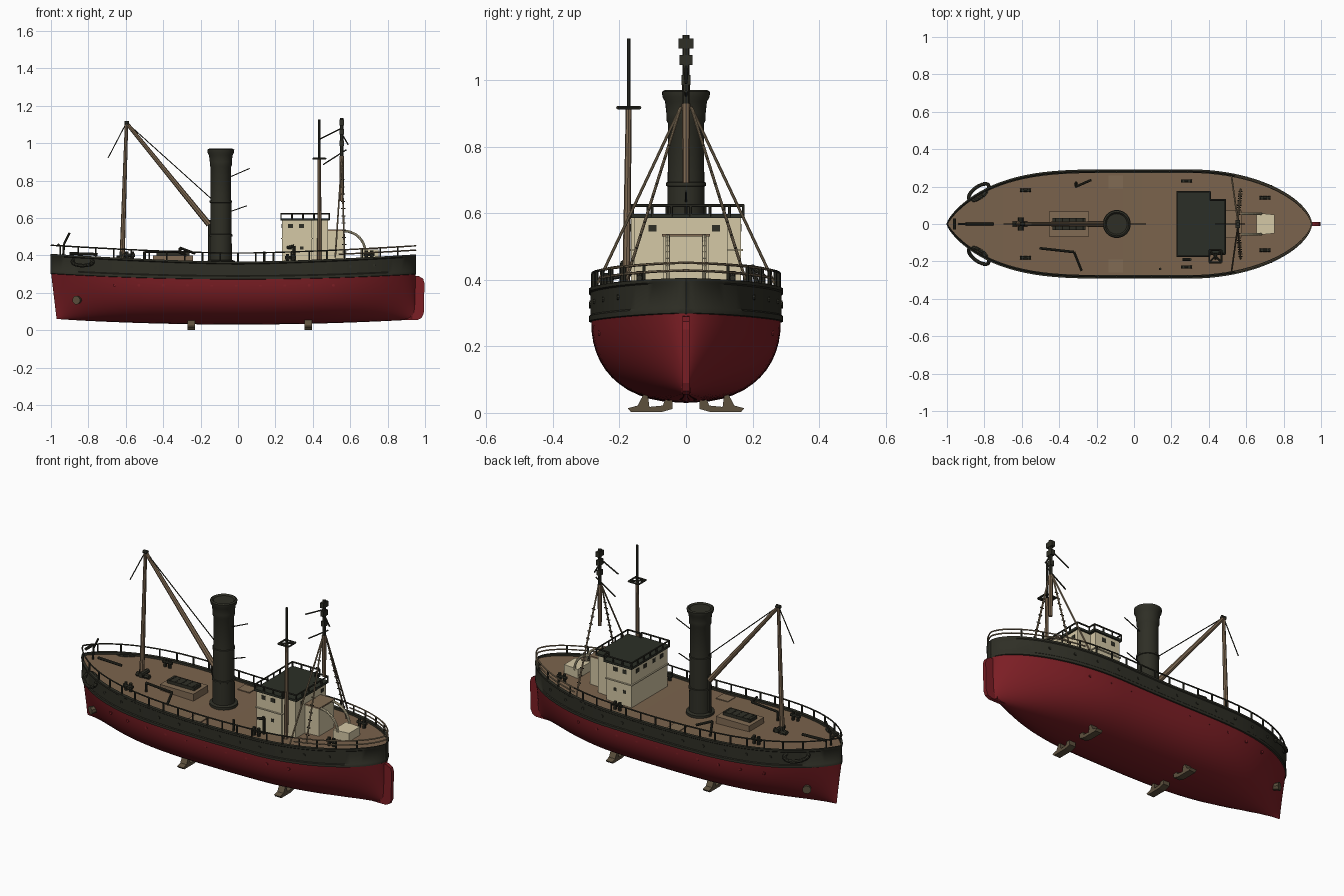
import bpy, bmesh, math
from mathutils import Vector

cube = bpy.data.objects.get("Cube")
if cube:
    bpy.data.objects.remove(cube, do_unlink=True)


def material(name, r, g, b):
    m = bpy.data.materials.new(name)
    m.use_nodes = True
    m.diffuse_color = (r, g, b, 1)
    node = m.node_tree.nodes["Principled BSDF"]
    node.inputs["Base Color"].default_value = (r, g, b, 1)
    node.inputs["Roughness"].default_value = 0.8
    return m


RED = material("hull red", 0.2, 0.013, 0.018)
BLACK = material("olive black", 0.028, 0.028, 0.019)
DECK = material("deck brown", 0.195, 0.125, 0.073)
TAN = material("spar tan", 0.22, 0.148, 0.088)
ROPE = material("weathered rope", 0.27, 0.2, 0.12)
CREAM = material("house cream", 0.66, 0.58, 0.38)
ROOF = material("roof grey green", 0.024, 0.028, 0.02)
OLIVE = material("foot olive", 0.11, 0.082, 0.048)


def finish(name, bm, mat, smooth=False):
    bmesh.ops.remove_doubles(bm, verts=bm.verts, dist=0.0004)
    bmesh.ops.recalc_face_normals(bm, faces=bm.faces)
    me = bpy.data.meshes.new(name)
    bm.to_mesh(me)
    bm.free()
    me.materials.append(mat)
    ob = bpy.data.objects.new(name, me)
    bpy.context.collection.objects.link(ob)
    if smooth:
        bpy.ops.object.select_all(action="DESELECT")
        ob.select_set(True)
        bpy.context.view_layer.objects.active = ob
        bpy.ops.object.shade_smooth_by_angle(angle=math.radians(40))
    return ob


def box(name, x, y, z, mat):
    bm = bmesh.new()
    bmesh.ops.create_cube(bm, size=1)
    for v in bm.verts:
        v.co = [lo + (c + 0.5) * (hi - lo) for c, (lo, hi) in zip(v.co, (x, y, z))]
    return finish(name, bm, mat)


def prism(name, outline, push, mat):
    bm = bmesh.new()
    face = bm.faces.new([bm.verts.new(p) for p in outline])
    new = bmesh.ops.extrude_face_region(bm, geom=[face])["geom"]
    bmesh.ops.translate(bm, vec=push, verts=[v for v in new if isinstance(v, bmesh.types.BMVert)])
    finish(name, bm, mat)


def rod(bm, a, b, r, r2=None, sides=8):
    a, b = Vector(a), Vector(b)
    made = bmesh.ops.create_cone(bm, cap_ends=True, segments=sides, radius1=r,
                                 radius2=r if r2 is None else r2, depth=(b - a).length)
    turn = Vector((0, 0, 1)).rotation_difference(b - a)
    for v in made["verts"]:
        v.co = turn @ v.co + (a + b) / 2


def rods(name, pairs, r, mat, r2=None, sides=8):
    bm = bmesh.new()
    for a, b in pairs:
        rod(bm, a, b, r, r2, sides)
    return finish(name, bm, mat, sides > 6)


def chain(points):
    return list(zip(points, points[1:]))


def loft(name, rows, mat):
    bm = bmesh.new()
    grid = [[bm.verts.new(p) for p in row] for row in rows]
    for r1, r2 in chain(grid):
        for (a, b), (c, d) in zip(chain(r1), chain(r2)):
            bm.faces.new((a, b, d, c))
    bmesh.ops.dissolve_degenerate(bm, dist=0.0003, edges=bm.edges)
    return finish(name, bm, mat, True)


def lathe(name, profile, x, y, mat, n=32):
    return loft(name, [[(x + r * math.cos(math.tau * i / n), y + r * math.sin(math.tau * i / n), z)
                        for i in range(n + 1)] for r, z in profile], mat)


# Hull lines
def half_width(x):
    if x < -0.1:
        return 0.285 * max(0, 1 - ((-0.1 - x) / 0.9) ** 3.2) ** 0.78
    if x > 0.3:
        return 0.285 * max(0, 1 - ((x - 0.3) / 0.65) ** 2) ** 0.6
    return 0.285


def sheer(x):
    return 0.366 + 0.042 * abs(x) ** 1.5


def band_low(x):
    return 0.27 + 0.03 * x * x


def keel(x):
    return 0.03 + 0.03 * x * x


N = 56
stations = [-0.025 - 0.975 * math.cos(math.pi * i / N) for i in range(N + 1)]
hull_rows, band_rows, deck_rows = [], [], []
for x in stations:
    w, top, low, base = half_width(x), sheer(x), band_low(x), keel(x)
    full = max(0, 1 - abs(x) ** 3.5)
    side = []
    for j in range(13):
        u = (j / 12) ** 1.7
        round_part = (1 - (1 - u) ** 2.3) ** (1 / 2.3)
        rake = 0.03 * (1 - u) * max(0, -x) ** 8
        side.append((x + rake, w * (full * round_part + (1 - full) * u ** 0.75),
                     base + u * (low + 0.01 - base)))
    hull_rows.append([(p[0], -p[1], p[2]) for p in side[::-1]] + side[1:])
    rim = [(w - 0.006, low), (w + 0.006, low + 0.003), (w + 0.006, low + 0.018), (w + 0.002, low + 0.022),
           (w + 0.002, top - 0.014), (w + 0.007, top - 0.01), (w + 0.007, top), (w - 0.012, top),
           (w - 0.012, top - 0.02)]
    rim = [(x, max(0, y), z) for y, z in rim]
    band_rows.append(rim)
    deck_rows.append([(x, k * max(0, w - 0.008), top - 0.012) for k in (-1, -0.5, 0, 0.5, 1)])
# Close the band at stem and stern
band_rows.insert(0, [(x - 0.003, 0, z) for x, y, z in band_rows[0]])
band_rows.append([(x + 0.003, 0, z) for x, y, z in band_rows[-1]])
loft("red_hull", hull_rows, RED)
loft("deck", deck_rows, DECK)
for s, label in ((1, "back"), (-1, "front")):
    loft("bulwark_" + label, [[(x, s * y, z) for x, y, z in row] for row in band_rows], BLACK)

# Rudder with rounded corners
blade = [(0.74, -0.011, 0.055), (0.96, -0.011, 0.055), (0.982, -0.011, 0.066), (0.993, -0.011, 0.09),
         (0.997, -0.011, 0.25), (0.99, -0.011, 0.275), (0.965, -0.011, 0.29), (0.74, -0.011, 0.295)]
prism("rudder", blade, (0, 0.022, 0), RED)
rods("rudder_post", [((0.925, 0, 0.06), (0.925, 0, 0.31))], 0.015, RED)

# Feet under the keel
for x in (-0.25, 0.375):
    for s in (-1, 1):
        section = [(0.04, 0.045), (0.04, 0.012), (0.075, 0.002), (0.165, 0.002), (0.175, 0.014),
                   (0.145, 0.022), (0.128, 0.055), (0.115, 0.055), (0.11, 0.018), (0.07, 0.022), (0.06, 0.045)]
        prism("foot", [(x - 0.02, s * y, z) for y, z in section], (0.04, 0, 0), OLIVE)

# Railings, scuppers, anchors and side hatches
for s, label in ((1, "back"), (-1, "front")):
    def edge(x, h):
        return (x, s * max(0, half_width(x) - 0.004), sheer(x) + h)
    for part, xs, mat in (("main", [x for x in stations if x < 0.55], BLACK),
                          ("stern", [x for x in stations if x > 0.5], ROPE)):
        pairs = chain([edge(x, 0.046) for x in xs])
        if part == "stern":
            pairs += chain([edge(x, 0.023) for x in xs])
        rods(part + "_rail_" + label, pairs, 0.004, mat, sides=6)
    rods("rail_posts_" + label, [(edge(x, -0.01), edge(x, 0.047))
                                 for x in [-0.95 + 0.095 * i for i in range(20)]], 0.005, BLACK, sides=6)
    rods("scuppers_" + label, [((x, s * (half_width(x) - 0.03), 0.24), (x, s * (half_width(x) - 0.002), 0.24))
                               for x in [-0.66 + 0.13 * i for i in range(10)]], 0.008, RED)
    rods("band_studs_" + label, [((x, s * (half_width(x) - 0.01), sheer(x) - 0.045),
                                  (x, s * (half_width(x) + 0.006), sheer(x) - 0.045))
                                 for x in [-0.7 + 0.13 * i for i in range(12)]], 0.008, BLACK)
    loop = [(-0.83 + 0.055 * math.cos(a), s * (0.17 + 0.034 * math.sin(a) + 0.03 * math.cos(a)),
             0.365 - 0.02 * math.sin(a)) for a in [math.tau * i / 16 for i in range(17)]]
    rods("anchor_" + label, chain(loop), 0.01, BLACK)
    rods("bow_fitting_" + label, [((-0.83, s * 0.06, 0.165), (-0.865, s * 0.125, 0.16))], 0.01, OLIVE, 0.024)
    hatch_y = sorted((s * 0.19, s * 0.26))
    box("side_hatch_" + label, (-0.137, -0.06), hatch_y, (0.35, 0.36), TAN)
    # Bollards
    pairs = []
    for x, y in ((-0.58, 0.18), (0.28, 0.23), (0.7, 0.14)):
        for dx in (-0.015, 0.015):
            pairs.append(((x + dx, s * y, sheer(x) - 0.015), (x + dx, s * y, sheer(x) + 0.035)))
        pairs.append(((x - 0.03, s * y, sheer(x) + 0.015), (x + 0.03, s * y, sheer(x) + 0.015)))
    rods("bollards_" + label, pairs, 0.009, BLACK)

# Cargo hatch with dark grating
box("hatch_coaming", (-0.455, -0.24), (-0.068, 0.068), (0.34, 0.4), TAN)
box("hatch_cover", (-0.435, -0.26), (-0.032, 0.032), (0.39, 0.418), BLACK)
rods("hatch_bars", [((x, -0.033, 0.417), (x, 0.033, 0.417)) for x in [-0.42 + 0.037 * i for i in range(5)]],
     0.004, BLACK, sides=6)

# Funnel
FX = -0.092
lathe("funnel", [(0.075, 0.355), (0.075, 0.37), (0.06, 0.375), (0.058, 0.5), (0.062, 0.502), (0.062, 0.512),
                 (0.056, 0.514), (0.056, 0.68), (0.06, 0.682), (0.06, 0.692), (0.055, 0.694), (0.054, 0.87),
                 (0.059, 0.88), (0.059, 0.9), (0.063, 0.935), (0.071, 0.95), (0.072, 0.965), (0.063, 0.97),
                 (0.055, 0.962), (0, 0.962)], FX, 0, BLACK)
rods("funnel_rods", [((FX + 0.04, 0, 0.815), (0.063, 0, 0.865)), ((FX + 0.04, 0, 0.63), (0.047, 0, 0.665))],
     0.003, BLACK, sides=6)

# Cargo mast, boom and rigging
HEAD = (-0.596, 0, 1.11)
rods("cargo_mast", [((-0.62, 0, 0.37), HEAD)], 0.014, TAN, 0.009)
rods("boom", [((-0.155, 0, 0.565), (-0.59, 0, 1.1))], 0.016, TAN, 0.01)
rods("boom_stump", [((-0.15, 0, 0.355), (-0.15, 0, 0.59)), ((-0.18, 0, 0.59), (-0.12, 0, 0.54))], 0.011, BLACK)
rods("mast_head", [((-0.608, 0, 1.108), (-0.582, 0, 1.108))], 0.011, BLACK)
rods("stays", [(HEAD, (-0.14, 0, 0.7)), (HEAD, (-0.695, 0, 0.92))], 0.003, BLACK, sides=6)
rods("mast_foot", [((-0.62, 0, 0.36), (-0.62, 0, 0.42)), ((-0.65, 0, 0.385), (-0.57, 0, 0.385)),
                   ((-0.605, -0.035, 0.4), (-0.605, 0.035, 0.4))], 0.014, BLACK)
rods("bow_staff", [((-0.935, 0, 0.39), (-0.93, 0, 0.46)), ((-0.93, 0, 0.46), (-0.9, 0, 0.52))], 0.006, BLACK)
rods("bow_bar", [((-0.96, -0.03, 0.455), (-0.96, 0.03, 0.455)), ((-0.9, 0, 0.41), (-0.75, 0, 0.405))], 0.008, BLACK)
rods("davits", [((-0.31, 0.22, 0.36), (-0.31, 0.2, 0.44)), ((-0.31, 0.2, 0.44), (-0.23, 0.235, 0.41)),
                ((-0.5, -0.13, 0.36), (-0.5, -0.13, 0.42)), ((-0.5, -0.13, 0.42), (-0.32, -0.15, 0.42)),
                ((-0.32, -0.15, 0.42), (-0.28, -0.25, 0.4)), ((0.14, -0.24, 0.35), (0.14, -0.24, 0.42))],
     0.007, BLACK)

# Deckhouse
box("house_front", (0.235, 0.395), (-0.165, 0.165), (0.35, 0.59), CREAM)
box("house_rear", (0.39, 0.48), (-0.155, 0.125), (0.35, 0.59), CREAM)
box("roof_front", (0.227, 0.41), (-0.175, 0.175), (0.585, 0.598), ROOF)
box("roof_rear", (0.4, 0.49), (-0.163, 0.133), (0.585, 0.598), ROOF)
box("house_ledge", (0.229, 0.401), (-0.171, 0.171), (0.487, 0.493), CREAM)
corners = [(0.23, -0.172), (0.405, -0.172), (0.405, -0.16), (0.487, -0.16), (0.487, 0.13),
           (0.407, 0.13), (0.407, 0.172), (0.23, 0.172), (0.23, -0.172)]
pairs = []
for (x1, y1), (x2, y2) in chain(corners):
    pairs.append(((x1, y1, 0.623), (x2, y2, 0.623)))
    count = max(1, round(math.hypot(x2 - x1, y2 - y1) / 0.06))
    for k in range(count):
        x, y = x1 + (x2 - x1) * k / count, y1 + (y2 - y1) * k / count
        pairs.append(((x, y, 0.59), (x, y, 0.625)))
rods("roof_rail", pairs, 0.0045, BLACK, sides=6)
for s in (-1, 1):
    for x in (0.28, 0.34):
        ys = sorted((s * 0.163, s * 0.167))
        box("side_window", (x - 0.013, x + 0.013), ys, (0.545, 0.568), BLACK)
        box("side_port", (x - 0.009, x + 0.009), ys, (0.43, 0.448), BLACK)
for y in (-0.11, -0.04, 0.04, 0.11):
    box("forward_window", (0.233, 0.237), (y - 0.014, y + 0.014), (0.545, 0.568), BLACK)
for y in (-0.1, 0.09):
    box("aft_window", (0.478, 0.482), (y - 0.012, y + 0.012), (0.545, 0.565), BLACK)
rods("house_pipes", [((0.3, -0.19, 0.35), (0.3, -0.19, 0.45)), ((0.26, -0.19, 0.44), (0.3, -0.19, 0.45))],
     0.008, BLACK)

# Companionway and skylight aft of the house
box("companionway", (0.48, 0.57), (-0.068, 0.068), (0.36, 0.53), CREAM)
box("companionway_roof", (0.48, 0.575), (-0.072, 0.072), (0.53, 0.538), TAN)
prism("skylight", [(0.655, -0.06, 0.37), (0.75, -0.05, 0.37), (0.75, 0.05, 0.37), (0.655, 0.06, 0.37)],
      (0, 0, 0.06), CREAM)
for s in (-1, 1):
    arc = [(0.565 + 0.115 * math.sin(a), s * 0.055, 0.42 + 0.11 * math.cos(a))
           for a in [math.pi / 2 * i / 8 for i in range(9)]]
    rods("companion_handrail", chain(arc), 0.007, CREAM)

# Aft mast held up by its shrouds
MX = 0.555
rods("aft_mast", [((MX, 0, 0.69), (MX, 0, 0.93))], 0.01, TAN, 0.013)
rods("aft_topmast", [((MX, 0, 0.92), (MX, 0, 1.135))], 0.01, BLACK)
for z, w in ((0.985, 0.013), (1.045, 0.02), (1.095, 0.022)):
    box("mast_lamp", (MX - 0.011, MX + 0.011), (-w, w), (z, z + 0.03), BLACK)
rods("gaffs", [((0.455, 0, 0.885), (0.58, 0, 0.965)), ((0.435, 0, 1.02), (MX, 0, 1.08)),
               ((MX, 0, 1.05), (0.59, 0, 0.99))], 0.004, BLACK, sides=6)
for s in (-1, 1):
    outer, inner = (0.52, s * 0.265, 0.39), (0.57, s * 0.185, 0.38)
    head = (MX, s * 0.015, 0.92)
    rods("shrouds", [(head, outer), (head, inner)], 0.0045, ROPE)
    a, b = Vector(head), Vector(inner)
    rods("ratlines", [(a.lerp(b, k / 14) - Vector((0.011, 0, 0)), a.lerp(b, k / 14) + Vector((0.011, 0, 0)))
                      for k in range(3, 14)], 0.003, BLACK, sides=6)

# Side signal mast
SX, SY = 0.435, -0.172
rods("signal_mast", [((SX, SY - 0.008, 0.36), (SX, SY, 0.915))], 0.012, TAN, 0.009)
rods("signal_topmast", [((SX, SY, 0.91), (SX, SY, 1.125))], 0.006, BLACK)
ring = [(SX + 0.033 * dx, SY + 0.033 * dy, 0.917) for dx, dy in ((-1, -1), (1, -1), (1, 1), (-1, 1), (-1, -1))]
rods("crosstree", chain(ring) + [(ring[0], ring[2]), (ring[1], ring[3])], 0.005, BLACK)
